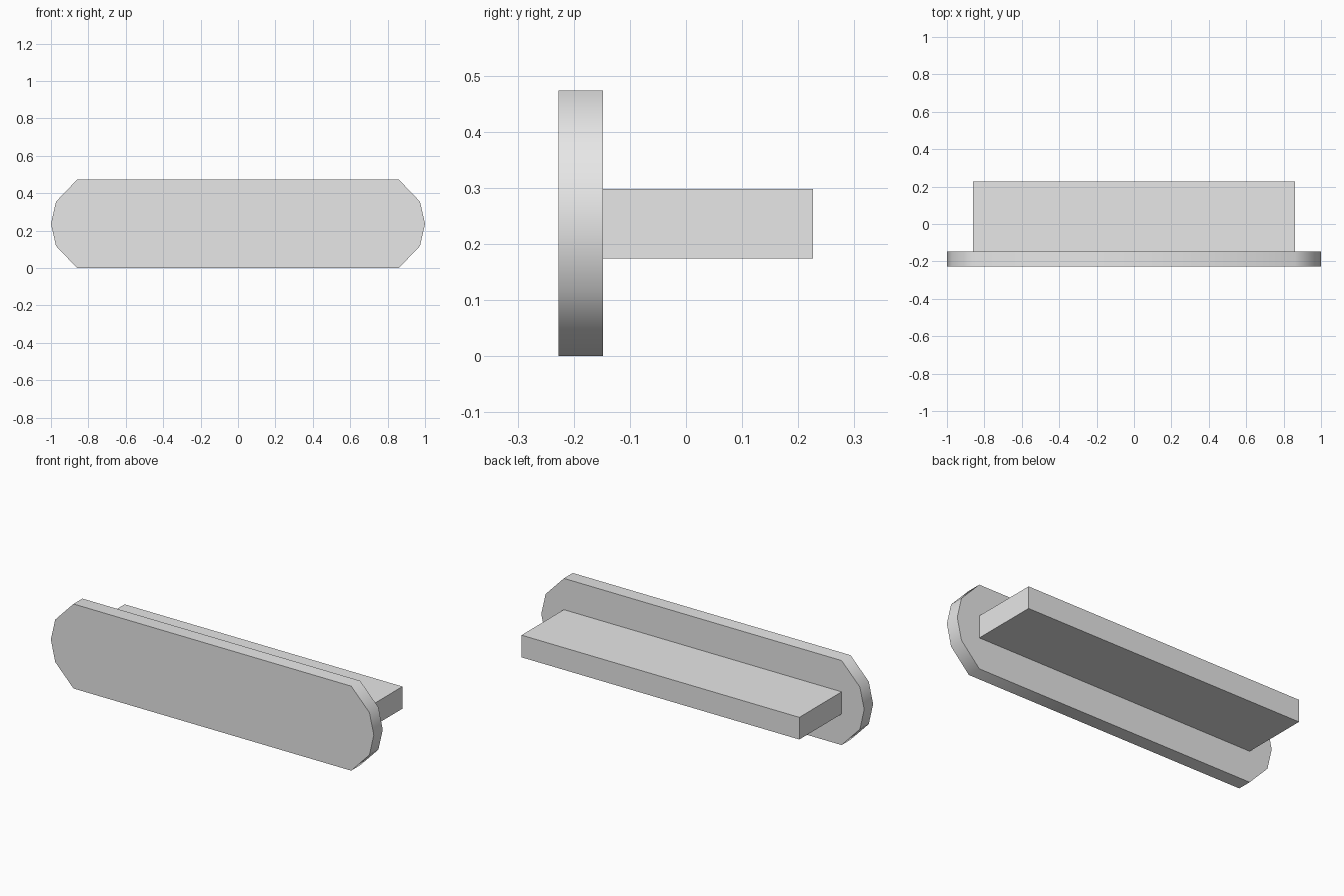
import bpy, bmesh, math

if "Cube" in bpy.data.objects:
    bpy.data.objects.remove(bpy.data.objects["Cube"])

grey = bpy.data.materials.new("light_grey")
grey.diffuse_color = (0.8, 0.8, 0.8, 1)
grey.use_nodes = True
grey.node_tree.nodes["Principled BSDF"].inputs["Base Color"].default_value = grey.diffuse_color


def extrude_profile(name, profile, y0, y1):
    """Solid made from an x-z outline pulled from y0 to y1."""
    bm = bmesh.new()
    face = bm.faces.new([bm.verts.new((x, y0, z)) for x, z in profile])
    result = bmesh.ops.extrude_face_region(bm, geom=[face], use_keep_orig=True)
    moved = [g for g in result["geom"] if isinstance(g, bmesh.types.BMVert)]
    bmesh.ops.translate(bm, verts=moved, vec=(0, y1 - y0, 0))
    bmesh.ops.recalc_face_normals(bm, faces=bm.faces)
    mesh = bpy.data.meshes.new(name)
    bm.to_mesh(mesh)
    bm.free()
    mesh.materials.append(grey)
    obj = bpy.data.objects.new(name, mesh)
    bpy.context.collection.objects.link(obj)
    return obj


# Front plate: long panel with faceted round ends and a smooth rim
right_end = [(0.86, 0), (0.973, 0.118), (1.0, 0.2365), (0.973, 0.355), (0.86, 0.473)]
left_end = [(-x, z) for x, z in reversed(right_end)]
plate = extrude_profile("front_plate", right_end + left_end, -0.227, -0.148)
bpy.context.view_layer.objects.active = plate
plate.select_set(True)
bpy.ops.object.shade_smooth_by_angle(angle=math.radians(60))

# Rear bar: plain block standing out behind the plate
bar_outline = [(-0.86, 0.174), (0.86, 0.174), (0.86, 0.298), (-0.86, 0.298)]
extrude_profile("rear_bar", bar_outline, -0.148, 0.226)
